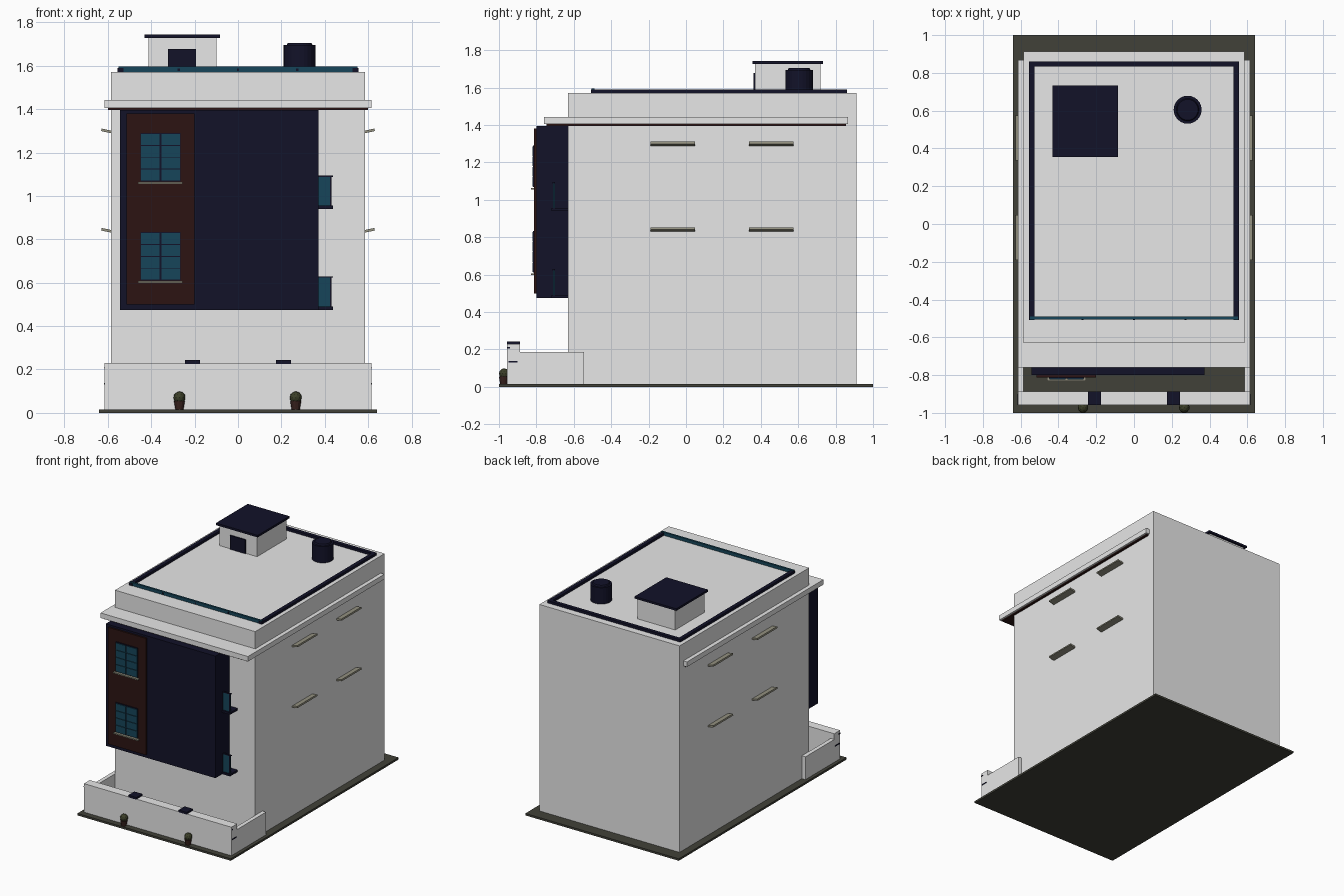
import bpy, math

cube = bpy.data.objects.get("Cube")
if cube:
    bpy.data.objects.remove(cube, do_unlink=True)


def material(name, r, g, b):
    m = bpy.data.materials.new(name)
    m.use_nodes = True
    m.diffuse_color = (r, g, b, 1)
    m.node_tree.nodes["Principled BSDF"].inputs["Base Color"].default_value = (r, g, b, 1)
    return m


plaster = material("pale plaster", 0.8, 0.8, 0.8)
navy = material("dark navy", 0.006, 0.006, 0.022)
glass = material("teal glass", 0.008, 0.06, 0.1)
wood = material("dark red wood", 0.025, 0.007, 0.006)
paving = material("dark paving", 0.053, 0.053, 0.04)
stone = material("sill stone", 0.3, 0.29, 0.22)
clay = material("brown clay", 0.04, 0.016, 0.013)
leaf = material("olive leaf", 0.045, 0.05, 0.022)


def finish(name, mat):
    ob = bpy.context.object
    ob.name = name
    ob.data.materials.append(mat)
    return ob


def box(name, mat, x, y, z, tilt=0):
    """Box from (min, max) pairs, optionally tilted about y."""
    bpy.ops.mesh.primitive_cube_add(size=1)
    ob = finish(name, mat)
    ob.location = [(a + b) / 2 for a, b in (x, y, z)]
    ob.scale = [b - a for a, b in (x, y, z)]
    ob.rotation_euler.y = tilt
    return ob


def cylinder(name, mat, r1, r2, x, y, z, sides=24):
    bpy.ops.mesh.primitive_cone_add(vertices=sides, radius1=r1, radius2=r2, depth=z[1] - z[0],
                                    location=(x, y, sum(z) / 2))
    return finish(name, mat)


# Ground and main volume
box("ground_slab", paving, (-0.64, 0.64), (-1, 1), (0, 0.015))
box("main_body", plaster, (-0.585, 0.585), (-0.63, 0.912), (0.002, 1.572))
box("cornice", plaster, (-0.615, 0.615), (-0.76, 0.867), (1.404, 1.442))
box("cornice_soffit", wood, (-0.6, 0.6), (-0.745, 0.855), (1.395, 1.404))

# Projecting bay with a wood panel
box("bay", navy, (-0.543, 0.372), (-0.8, -0.62), (0.475, 1.395))
box("bay_panel", wood, (-0.515, -0.2), (-0.812, -0.79), (0.5, 1.38))

# Windows in the panel and balconies beside the bay
for level, base in (("lower", 0.61), ("upper", 1.067)):
    top = base + 0.224
    box(f"{level}_window_frame", navy, (-0.45, -0.265), (-0.817, -0.8), (base, top))
    for col in range(2):
        for row in range(4):
            x = -0.447 + col * 0.094
            z = base + 0.004 + row * 0.0545
            box(f"{level}_window_pane", glass, (x, x + 0.085), (-0.822, -0.81), (z, z + 0.051))
    box(f"{level}_window_sill", stone, (-0.46, -0.255), (-0.83, -0.8), (base - 0.012, base - 0.003))

    floor = base - 0.135 if level == "lower" else 0.94
    box(f"{level}_balcony_floor", navy, (0.36, 0.438), (-0.72, -0.62), (floor, floor + 0.015))
    box(f"{level}_balcony_glass", glass, (0.37, 0.43), (-0.709, -0.703), (floor + 0.015, floor + 0.148))
    box(f"{level}_balcony_rail", navy, (0.37, 0.438), (-0.713, -0.7), (floor + 0.148, floor + 0.154))
    box(f"{level}_balcony_post", navy, (0.424, 0.43), (-0.711, -0.7), (floor + 0.015, floor + 0.15))

# Tilted sun shades on both sides
for side in (-1, 1):
    for z in (0.841, 1.299):
        for y in (-0.19, 0.337):
            box("sun_shade", stone, (side * 0.604 - 0.026, side * 0.604 + 0.026), (y, y + 0.237),
                (z - 0.006, z + 0.006), -side * math.radians(12))

# Roof railing
for side in (-1, 1):
    x = side * 0.541
    box("roof_side_rail", navy, (x - 0.014, x + 0.014), (-0.508, 0.86), (1.57, 1.59))
box("roof_back_rail", navy, (-0.555, 0.555), (0.833, 0.86), (1.57, 1.59))
box("roof_front_glass", glass, (-0.55, 0.55), (-0.505, -0.49), (1.57, 1.596))
for i in range(5):
    x = -0.546 + i * 0.273
    box("roof_rail_stud", navy, (x - 0.005, x + 0.005), (-0.508, -0.495), (1.575, 1.588))

# Stair hut and water tank
box("hut_walls", plaster, (-0.413, -0.1), (0.37, 0.718), (1.56, 1.73))
box("hut_roof", navy, (-0.432, -0.084), (0.355, 0.733), (1.727, 1.743))
box("hut_door", navy, (-0.322, -0.193), (0.362, 0.38), (1.572, 1.677))
cylinder("tank", navy, 0.074, 0.074, 0.284, 0.605, (1.56, 1.695))
cylinder("tank_lid", navy, 0.06, 0.055, 0.284, 0.605, (1.695, 1.705))

# Garden wall with caps and end plates
box("front_wall", plaster, (-0.615, 0.615), (-0.957, -0.888), (0.01, 0.23))
for side in (-1, 1):
    x = side * 0.6
    box("side_wall", plaster, (x - 0.015, x + 0.015), (-0.89, -0.545), (0.01, 0.187))
    x = side * 0.615
    box("end_plate", navy, (x - 0.003, x + 0.003), (-0.95, -0.9), (0.13, 0.138))
    box("end_stud", navy, (x - 0.003, x + 0.003), (-0.957, -0.94), (0.205, 0.212))
    x = side * 0.21
    box("wall_cap", navy, (x - 0.034, x + 0.034), (-0.958, -0.887), (0.226, 0.243))

# Potted shrubs
for x in (-0.27, 0.266):
    cylinder("pot", clay, 0.018, 0.025, x, -0.975, (0.012, 0.055), 12)
    bpy.ops.mesh.primitive_ico_sphere_add(subdivisions=2, radius=0.028, location=(x, -0.972, 0.071))
    finish("shrub", leaf)
